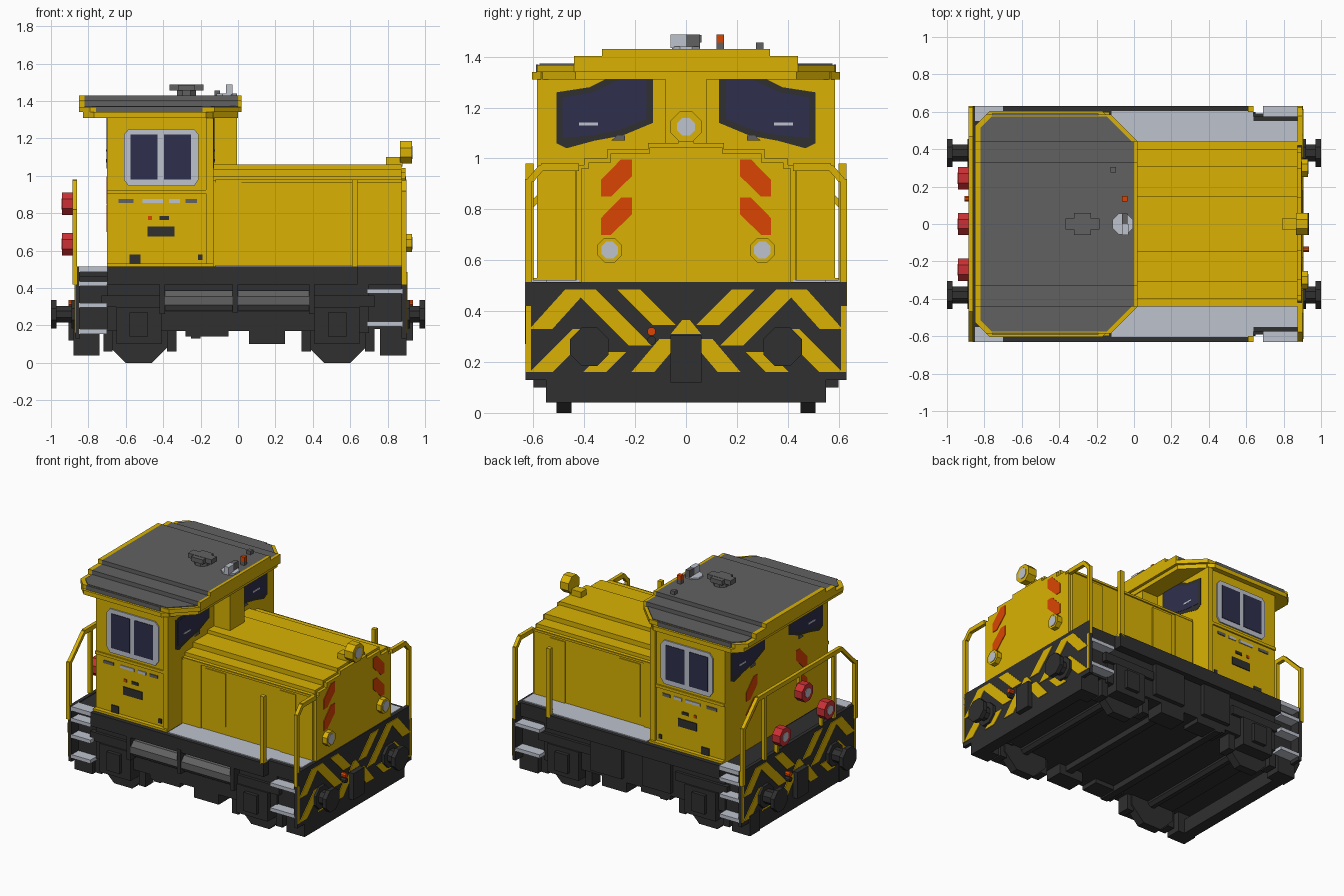
import bpy, bmesh, math

if "Cube" in bpy.data.objects:
    bpy.data.objects.remove(bpy.data.objects["Cube"], do_unlink=True)


def material(name, r, g, b):
    m = bpy.data.materials.new(name)
    m.use_nodes = True
    m.diffuse_color = (r, g, b, 1)
    m.node_tree.nodes["Principled BSDF"].inputs["Base Color"].default_value = (r, g, b, 1)
    return m


YELLOW = material("yellow paint", 0.70, 0.45, 0.001)
DARK = material("dark frame", 0.029, 0.029, 0.029)
GREY = material("roof grey", 0.12, 0.12, 0.12)
LIGHT = material("light grey", 0.51, 0.54, 0.61)
GLASS = material("navy glass", 0.028, 0.028, 0.075)
ORANGE = material("orange", 0.70, 0.06, 0.001)
RED = material("lamp red", 0.60, 0.03, 0.035)


def prism(name, pts, axis, a, b, mat):
    """Extrude a flat outline along an axis: x takes (y,z), y takes (x,z), z takes (x,y)."""
    place = {"x": lambda p: (a, *p), "y": lambda p: (p[0], a, p[1]), "z": lambda p: (*p, a)}[axis]
    bm = bmesh.new()
    face = bm.faces.new([bm.verts.new(place(p)) for p in pts])
    ext = bmesh.ops.extrude_face_region(bm, geom=[face])
    shift = [b - a if axis == k else 0 for k in "xyz"]
    bmesh.ops.translate(bm, vec=shift, verts=[v for v in ext["geom"] if isinstance(v, bmesh.types.BMVert)])
    bmesh.ops.recalc_face_normals(bm, faces=bm.faces)
    mesh = bpy.data.meshes.new(name)
    bm.to_mesh(mesh)
    bm.free()
    mesh.materials.append(mat)
    obj = bpy.data.objects.new(name, mesh)
    bpy.context.collection.objects.link(obj)
    return obj


def box(name, x0, x1, y0, y1, z0, z1, mat):
    return prism(name, [(x0, y0), (x1, y0), (x1, y1), (x0, y1)], "z", z0, z1, mat)


def octagon(cu, cv, r):
    k = r / math.cos(math.pi / 8)
    return [(cu + k * math.cos(math.pi * (i + .5) / 4), cv + k * math.sin(math.pi * (i + .5) / 4)) for i in range(8)]


def side_box(name, x0, x1, s, y0, y1, z0, z1, mat):
    return box(name, x0, x1, min(s * y0, s * y1), max(s * y0, s * y1), z0, z1, mat)


def slant(name, p, q, w, x0, x1, mat):
    """Slanted bar in the y-z plane from p to q, cut level at both ends."""
    pts = [(p[0] - w, p[1]), (p[0] + w, p[1]), (q[0] + w, q[1]), (q[0] - w, q[1])]
    return prism(name, pts, "x", x0, x1, mat)


# Chassis
box("chassis", -.70, .70, -.57, .57, .17, .46, DARK)
box("chassis_end_core", -.85, .88, -.555, .555, .18, .50, DARK)
box("deck_beam", -.70, .64, -.63, .63, .42, .515, DARK)
box("front_deck", .62, .88, -.575, .575, .42, .515, DARK)
box("rear_deck", -.85, -.70, -.57, .57, .46, .51, DARK)
for s in (1, -1):
    side_box("walkway", -.12, .64, s, .42, .605, .515, .522, LIGHT)
    side_box("walkway_front", .64, .88, s, .42, .55, .515, .522, LIGHT)
    side_box("rear_top_step", -.85, -.70, s, .55, .63, .485, .515, LIGHT)
    for z in (.41, .295, .155):
        side_box("rear_step", -.85, -.70, s, .55, .63, z, z + .025, LIGHT)
    for z in (.37, .195):
        side_box("front_step", .69, .88, s, .55, .63, z, z + .025, LIGHT)
    # Running gear
    for x in (-.53, .53):
        prism("wheel", octagon(x, .17, .17), "y", s * .45, s * .51, DARK)
        side_box("axle_box", x - .12, x + .12, s, .5, .60, .10, .30, DARK)
        side_box("axle_box_cover", x - .05, x + .05, s, .6, .625, .14, .27, DARK)
        side_box("spring_hanger", x - .20, x + .20, s, .5, .59, .30, .36, DARK)
        for d in (-.19, .15):
            side_box("brake_block", x + d, x + d + .05, s, .46, .55, .06, .30, DARK)
    for x0, x1, z0, z1 in ((.06, .25, .10, .2), (-.28, -.05, .14, .2), (.64, .70, .16, .42)):
        side_box("underframe_box", x0, x1, s, .44, .57, z0, z1, DARK)
    for x0, x1 in ((-.88, -.74), (.76, .90)):
        side_box("rail_guard", x0, x1, s, .44, .55, .04, .18, DARK)
for x in (-.53, .53):
    prism("axle", octagon(x, .17, .035), "y", -.46, .46, DARK)
for x in (-.25, .15):
    box("cross_beam", x, x + .05, -.57, .57, .13, .18, DARK)

# Fuel tank on one side, cabinets on the other
prism("fuel_tank", octagon(-.572, .333, .055), "x", -.39, .38, GREY)
box("tank_strap", -.03, 0, -.632, -.55, .27, .44, DARK)
for x in (-.42, .38):
    box("tank_bracket", x, x + .03, -.63, -.55, .26, .42, DARK)
box("equipment_cabinet", -.30, -.08, .57, .60, .2, .42, DARK)
box("battery_cabinet", .08, .32, .57, .60, .2, .42, DARK)

# Striped buffer beams with buffers, coupler and hose
STRIPES = [((.57, .16), (.40, .33)), ((.57, .33), (.43, .485)), ((.40, .485), (.18, .265)),
           ((.225, .485), (.085, .345)), ((.17, .16), (.06, .29)), ((.36, .16), (.28, .24))]
for e in (1, -1):
    xf = .90 if e > 0 else -.87
    box("buffer_beam", min(xf, xf - e * .025), max(xf, xf - e * .025), -.63, .63, .13, .515, DARK)
    box("guard_beam", min(xf, xf - e * .08), max(xf, xf - e * .08), -.55, .55, .04, .14, DARK)
    for s in (1, -1):
        for p, q in STRIPES:
            slant("hazard_stripe", (s * p[0], p[1]), (s * q[0], q[1]), .045, xf, xf + e * .005, YELLOW)
        prism("beam_edge_stripe", [(s * .61, .16), (s * .63, .16), (s * .63, .42), (s * .61, .42)],
              "x", xf, xf + e * .004, YELLOW)
        prism("buffer_base", octagon(s * .38, .26, .075), "x", xf, xf + e * .02, DARK)
        prism("buffer_shank", octagon(s * .38, .26, .045), "x", xf, e * .97, DARK)
        prism("buffer_head", octagon(s * .38, .26, .075), "x", e * .97, e * 1.0, DARK)
    prism("hazard_peak", [(-.06, .31), (.06, .31), (.015, .365), (-.015, .365)], "x", xf, xf + e * .005, YELLOW)
    box("coupler", min(xf, xf + e * .035), max(xf, xf + e * .035), -.06, .06, .12, .305, DARK)
    prism("brake_hose", octagon(-e * .135, .285, .016), "x", xf, xf + e * .035, DARK)
    prism("hose_valve", octagon(-e * .135, .32, .016), "x", xf, xf + e * .035, ORANGE)

# Hood with stepped top
half = [(.43, .5), (.43, .975), (.40, .975), (.40, 1.0), (.31, 1.0), (.31, 1.035), (.15, 1.035), (.15, 1.06)]
hood = half + [(-y, z) for y, z in reversed(half)]
prism("hood", hood, "x", -.13, .875, YELLOW)
prism("hood_nose", [(y * .96, .5 + (z - .5) * .97) for y, z in hood], "x", .87, .895, YELLOW)
for s in (1, -1):
    for x0, x1, z0, z1 in ((.05, .21, .58, .95), (.63, .75, .52, .95), (-.12, .02, .52, .98)):
        side_box("hood_door", x0, x1, s, .43, .437, z0, z1, YELLOW)
    side_box("hood_rim", -.12, .88, s, .43, .44, .965, .98, YELLOW)
    # Warning bars lean towards the centre line
    for z in (.85, .70):
        pts = [(.335, z), (.335, z + .065), (.255, z + .147), (.213, z + .147), (.213, z + .08), (.295, z)]
        prism("nose_warning_bar", [(s * y, zz) for y, zz in pts], "x", .894, .899, ORANGE)
        prism("rear_warning_bar", [(s * y, zz) for y, zz in pts], "x", -.703, -.70, ORANGE)
    # Lower headlights
    prism("headlight", octagon(s * .30, .64, .048), "x", .89, .93, YELLOW)
    prism("headlight_lens", octagon(s * .30, .64, .033), "x", .93, .934, LIGHT)
box("top_headlight_base", .79, .88, -.03, .03, 1.05, 1.10, YELLOW)
prism("top_headlight", octagon(0, 1.125, .06), "x", .865, .93, YELLOW)
prism("top_headlight_lens", octagon(0, 1.125, .035), "x", .93, .934, LIGHT)

# Cab
box("cab", -.70, -.13, -.57, .57, .51, 1.36, YELLOW)
box("cab_centre_post", -.14, -.005, -.08, .08, 1.0, 1.36, YELLOW)
window = [(.51, 1.06), (.51, 1.26), (.38, 1.28), (.27, 1.335), (.13, 1.335), (.13, 1.14), (.25, 1.09), (.36, 1.07), (.47, 1.04)]
pane = [(.485, 1.08), (.485, 1.24), (.37, 1.26), (.26, 1.31), (.155, 1.31), (.155, 1.155), (.27, 1.11), (.37, 1.09)]
wiper = [(.345, 1.13), (.42, 1.13), (.42, 1.142), (.345, 1.142)]
wiper_motor = [(.24, 1.07), (.295, 1.07), (.27, 1.09), (.24, 1.09)]
for s in (1, -1):
    for x, e in ((-.13, 1), (-.70, -1)):
        for name, pts, d, mat in (("end_window_frame", window, .002, DARK), ("end_window_glass", pane, .004, GLASS),
                                  ("wiper_blade", wiper, .006, LIGHT), ("wiper_motor", wiper_motor, .006, GREY)):
            prism(name, [(s * y, z) for y, z in pts], "x", x, x + e * d, mat)
    # Side window and door details
    frame = [(-.585, .945), (-.235, .945), (-.21, .98), (-.21, 1.22), (-.235, 1.25), (-.585, 1.25), (-.61, 1.22), (-.61, .98)]
    prism("side_window_frame", frame, "y", s * .57, s * .579, LIGHT)
    for x in (-.575, -.395):
        side_box("side_window_glass", x, x + .145, s, .575, .583, .98, 1.22, GLASS)
    side_box("cab_waist_rail", -.70, -.13, s, .57, .58, .905, .925, YELLOW)
    side_box("cab_corner_pillar", -.17, -.13, s, .57, .585, .51, 1.31, YELLOW)
    side_box("cab_sill", -.70, -.13, s, .57, .60, .515, .53, YELLOW)
    for x0, x1, z0, z1, mat in ((-.64, -.56, .855, .875, GREY), (-.51, -.40, .855, .875, LIGHT),
                                (-.37, -.31, .855, .875, LIGHT), (-.28, -.22, .855, .875, GREY),
                                (-.48, -.46, .765, .785, ORANGE), (-.42, -.37, .765, .785, DARK),
                                (-.485, -.34, .675, .73, DARK), (-.58, -.52, .53, .58, DARK),
                                (-.215, -.19, .55, .58, DARK)):
        side_box("cab_marking", x0, x1, s, .57, .576, z0, z1, mat)


# Stepped roof with chamfered corners and yellow rim
def roof_plan(x0, x1, hy, rear, front):
    half = [(x0, hy - rear), (x0 + rear, hy), (x1 - front, hy), (x1, hy - front)]
    return half + [(x, -y) for x, y in reversed(half)]


prism("roof_eave", roof_plan(-.83, 0, .605, .06, .17), "z", 1.31, 1.34, YELLOW)
prism("roof_rim", roof_plan(-.85, .02, .585, .06, .145), "z", 1.34, 1.368, YELLOW)
prism("roof_lower", roof_plan(-.82, 0, .575, .06, .145), "z", 1.365, 1.373, GREY)
box("roof_middle", -.82, 0, -.44, .44, 1.37, 1.402, GREY)
box("roof_top", -.82, 0, -.33, .33, 1.40, 1.43, GREY)
for x0, x1 in ((-.85, -.82), (0, .02)):
    box("roof_end_rim_low", x0, x1, -.44, .44, 1.36, 1.402, YELLOW)
    box("roof_end_rim_top", x0, x1, -.33, .33, 1.40, 1.43, YELLOW)
for s in (1, -1):
    side_box("roof_gutter", -.76, -.19, s, .58, .59, 1.34, 1.37, GREY)

# Roof fittings
prism("vent_stem", octagon(-.275, 0, .05), "z", 1.42, 1.455, GREY)
box("vent_cap_long", -.365, -.185, -.03, .03, 1.455, 1.488, GREY)
box("vent_cap_wide", -.32, -.23, -.06, .06, 1.455, 1.486, GREY)
prism("horn_base", octagon(-.06, 0, .055), "z", 1.425, 1.44, LIGHT)
box("horn", -.065, -.03, -.06, 0, 1.435, 1.488, LIGHT)
box("horn_bracket", -.065, -.035, 0, .055, 1.435, 1.488, GREY)
box("beacon_base", -.065, -.035, .12, .15, 1.425, 1.455, GREY)
box("beacon", -.065, -.035, .12, .15, 1.455, 1.488, ORANGE)
box("aerial_base", -.125, -.095, .275, .305, 1.40, 1.455, GREY)

# Handrails: x range, post top, slope end, inner end of the top rail
for s in (1, -1):
    side_box("walkway_post", .61, .64, s, .60, .63, .50, .98, YELLOW)
    for x0, x1, top, bend, inner in ((-.885, -.86, .82, .45, 0), (.875, .90, .92, .56, .42)):
        side_box("corner_post", x0, x1, s, .605, .632, .42, top, YELLOW)
        slant("corner_rail_slope", (s * .615, top - .01), (s * bend, .975), .017, x0, x1, YELLOW)
        side_box("top_rail", x0, x1, s, inner, bend + .01, .95, .98, YELLOW)
    side_box("rear_inner_post", -.885, -.86, s, .37, .395, .51, .96, YELLOW)
    side_box("lamp_post", -.885, -.86, s, .235, .255, .51, .65, YELLOW)
box("lamp_hanger", -.885, -.86, -.012, .012, .83, .96, YELLOW)

# Rear lamps
for y, z in ((0, .85), (.245, .635), (-.245, .635)):
    prism("rear_lamp", octagon(y, z, .06), "x", -.94, -.88, RED)
    prism("rear_lamp_lens", octagon(y, z, .03), "x", -.944, -.94, LIGHT)
